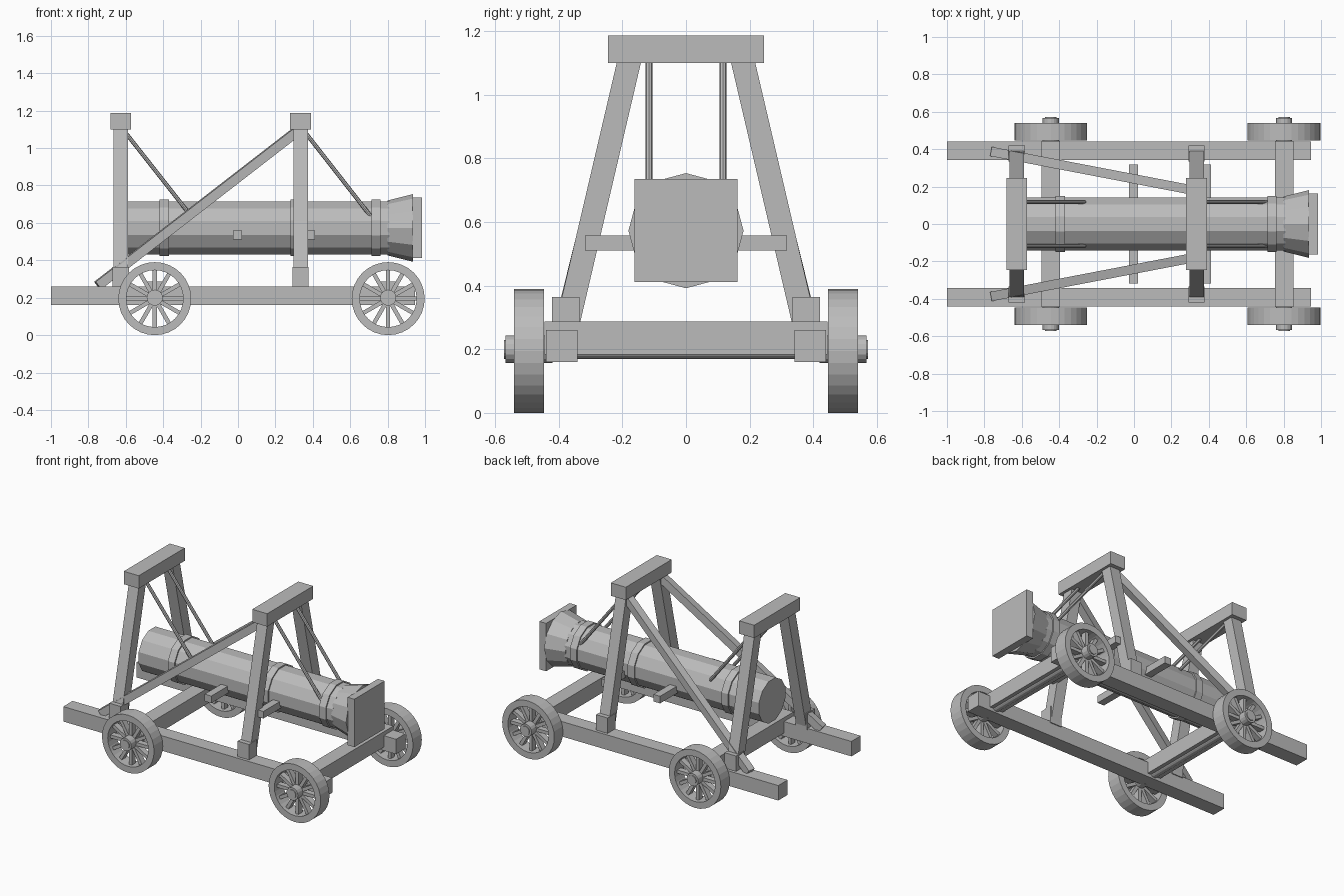
import bpy, bmesh, math
from mathutils import Vector, Matrix

cube = bpy.data.objects.get("Cube")
if cube:
    bpy.data.objects.remove(cube, do_unlink=True)

GREY = (0.5, 0.5, 0.5, 1)
mat = bpy.data.materials.new("plain grey")
mat.use_nodes = True
mat.diffuse_color = GREY
mat.node_tree.nodes["Principled BSDF"].inputs["Base Color"].default_value = GREY


def finish(name, bm):
    bmesh.ops.recalc_face_normals(bm, faces=bm.faces)
    mesh = bpy.data.meshes.new(name)
    bm.to_mesh(mesh)
    bm.free()
    mesh.materials.append(mat)
    obj = bpy.data.objects.new(name, mesh)
    bpy.context.collection.objects.link(obj)
    return obj


def add_box(bm, lo, hi):
    lo, hi = Vector(lo), Vector(hi)
    m = Matrix.Translation((lo + hi) / 2) @ Matrix.Diagonal((*(hi - lo), 1))
    bmesh.ops.create_cube(bm, size=1, matrix=m)


def box(name, lo, hi):
    bm = bmesh.new()
    add_box(bm, lo, hi)
    return finish(name, bm)


def axis_frame(a, b):
    """Matrix at the midpoint: local z runs a to b, local x stays horizontal."""
    z = (b - a).normalized()
    side = Vector((0, 0, 1)).cross(z)
    x = side.normalized() if side.length > 1e-4 else Vector((1, 0, 0))
    m = Matrix((x, z.cross(x), z)).transposed().to_4x4()
    return Matrix.Translation((a + b) / 2) @ m


def add_cone(bm, a, b, r1, r2, sides, turn=0):
    a, b = Vector(a), Vector(b)
    m = axis_frame(a, b) @ Matrix.Rotation(turn, 4, "Z")
    bmesh.ops.create_cone(bm, cap_ends=True, segments=sides, radius1=r1,
                          radius2=r2, depth=(b - a).length, matrix=m)


def cone(name, a, b, r1, r2, sides, turn=0):
    bm = bmesh.new()
    add_cone(bm, a, b, r1, r2, sides, turn)
    return finish(name, bm)


def beam(name, a, b, width):
    bm = bmesh.new()
    a, b = Vector(a), Vector(b)
    m = axis_frame(a, b) @ Matrix.Diagonal((width, width, (b - a).length, 1))
    bmesh.ops.create_cube(bm, size=1, matrix=m)
    return finish(name, bm)


def leg(name, x, s):
    """Leaning post whose ends are cut level."""
    bm = bmesh.new()
    add_box(bm, (x - 0.038, -0.038, 0.25), (x + 0.038, 0.038, 1.11))
    for v in bm.verts:
        v.co.y += s * (0.18 + (1.1 - v.co.z) * 0.234)
    return finish(name, bm)


def wheel(name, x, s):
    c = Vector((x, s * 0.494, 0.195))
    bm = bmesh.new()
    # rim, spun from a rectangular section
    section = [(0.152, -0.047), (0.195, -0.047), (0.195, 0.047), (0.152, 0.047)]
    vs = [bm.verts.new(c + Vector((r, y, 0))) for r, y in section]
    es = [bm.edges.new((vs[i], vs[(i + 1) % 4])) for i in range(4)]
    bmesh.ops.spin(bm, geom=vs + es, cent=c, axis=(0, 1, 0),
                   angle=math.tau, steps=32, use_merge=True)
    bmesh.ops.remove_doubles(bm, verts=bm.verts, dist=0.0005)
    # spokes
    for i in range(12):
        m = (Matrix.Translation(c) @ Matrix.Rotation(i * math.tau / 12, 4, "Y")
             @ Matrix.Translation((0, 0, 0.097))
             @ Matrix.Diagonal((0.022, 0.04, 0.125, 1)))
        bmesh.ops.create_cube(bm, size=1, matrix=m)
    # hub
    add_cone(bm, (x, s * 0.42, 0.2), (x, s * 0.567, 0.2), 0.043, 0.043, 16)
    return finish(name, bm)


SIDES = (("left", 1), ("right", -1))

# Chassis
for side, s in SIDES:
    box(f"{side}_rail", (-1, s * 0.391 - 0.05, 0.16), (0.945, s * 0.391 + 0.05, 0.261))
for end, x in (("rear", -0.445), ("front", 0.803)):
    box(f"{end}_cross_beam", (x - 0.05, -0.445, 0.183), (x + 0.05, 0.445, 0.287))
    cone(f"{end}_axle", (x, -0.573, 0.2), (x, 0.573, 0.2), 0.03, 0.03, 16)
    for side, s in SIDES:
        wheel(f"{end}_{side}_wheel", x, s)

# Upright frames with feet, caps and suspension ropes
for end, x, rope_end in (("rear", -0.627, (-0.265, 0.655)), ("front", 0.335, (0.71, 0.635))):
    box(f"{end}_frame_cap", (x - 0.056, -0.246, 1.1), (x + 0.056, 0.246, 1.187))
    for side, s in SIDES:
        leg(f"{end}_{side}_leg", x, s)
        box(f"{end}_{side}_foot", (x - 0.043, s * 0.378 - 0.043, 0.25),
            (x + 0.043, s * 0.378 + 0.043, 0.365))
        cone(f"{end}_{side}_rope", (x, s * 0.117, 1.115),
             (rope_end[0], s * 0.117, rope_end[1]), 0.011, 0.011, 8)

# Diagonal braces
for side, s in SIDES:
    beam(f"{side}_brace", (-0.75, s * 0.385, 0.265), (0.32, s * 0.18, 1.093), 0.05)

# Swinging ram: log, bands, flared head and striking plate
Z = 0.573
FLAT = math.pi / 12
cone("ram_log", (-0.645, 0, Z), (0.81, 0, Z), 0.147, 0.147, 12, FLAT)
for name, x in (("rear", -0.395), ("middle", 0.307), ("front", 0.738)):
    cone(f"{name}_ram_band", (x - 0.025, 0, Z), (x + 0.025, 0, Z), 0.156, 0.156, 12, FLAT)
cone("ram_head", (0.8, 0, Z), (0.936, 0, Z), 0.147, 0.181, 12)
box("striking_plate", (0.934, -0.162, Z - 0.162), (0.985, 0.162, Z + 0.162))

# Push bars through the log
for name, x in (("rear", -0.003), ("front", 0.387)):
    box(f"{name}_push_bar", (x - 0.025, -0.317, 0.51), (x + 0.025, 0.317, 0.558))
